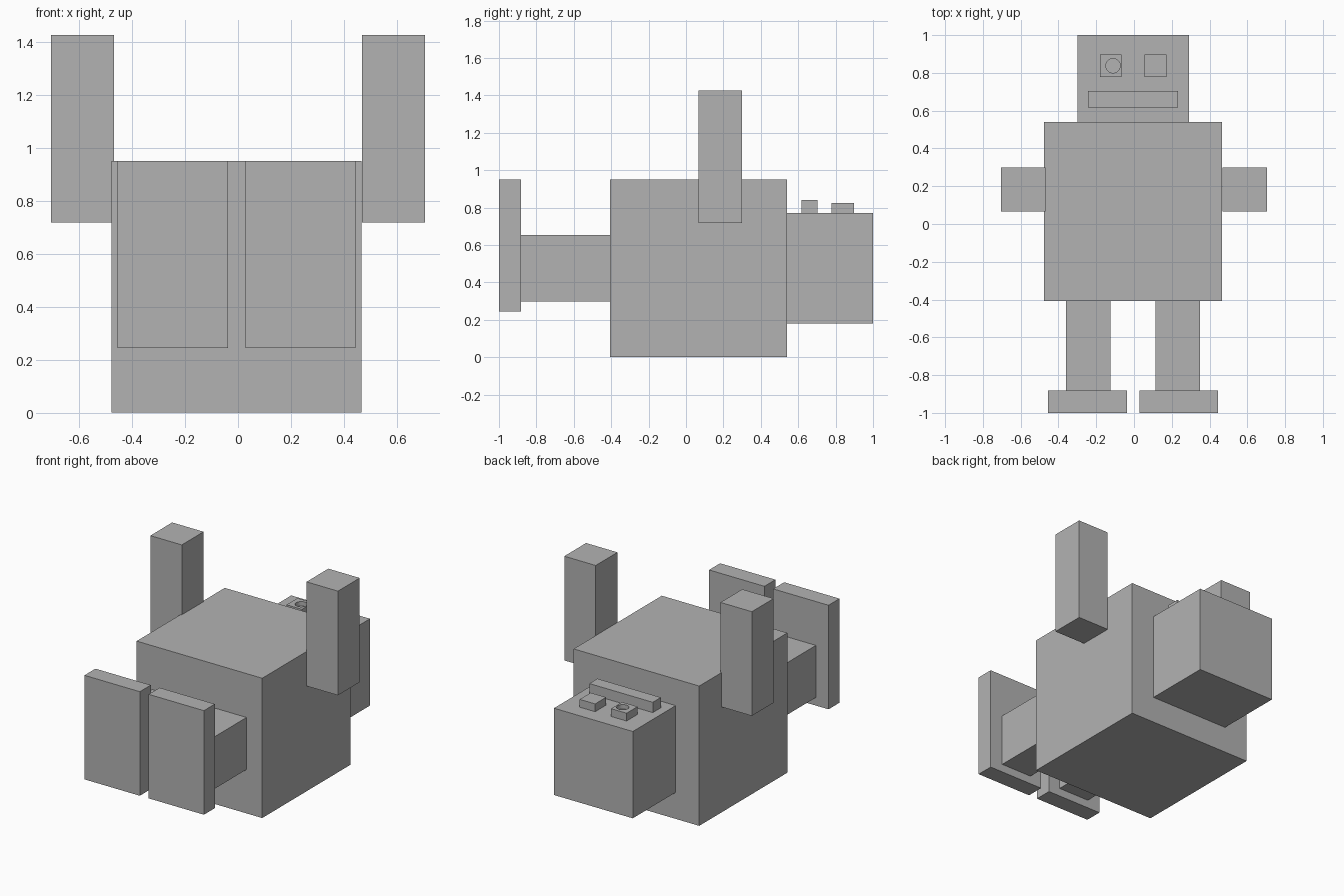
import bpy
from mathutils import Vector

cube = bpy.data.objects.get("Cube")
if cube:
    bpy.data.objects.remove(cube, do_unlink=True)

grey = bpy.data.materials.new("plain_grey")
grey.use_nodes = True
colour = (0.45, 0.45, 0.45, 1)
grey.diffuse_color = colour
grey.node_tree.nodes["Principled BSDF"].inputs["Base Color"].default_value = colour

MID = -0.005  # symmetry plane of the figure


def box(name, low, high):
    """Box between two opposite corners."""
    low, high = Vector(low), Vector(high)
    bpy.ops.mesh.primitive_cube_add(size=1, location=(low + high) / 2)
    obj = bpy.context.object
    obj.name = name
    obj.scale = high - low
    bpy.ops.object.transform_apply(location=False, rotation=False, scale=True)
    obj.data.materials.append(grey)
    return obj


def pair(name, inner, outer, y, z, mid=MID):
    """Matching left (+x) and right (-x) boxes; returns the right one."""
    box("left_" + name, (mid + inner, y[0], z[0]), (mid + outer, y[1], z[1]))
    return box("right_" + name, (mid - outer, y[0], z[0]), (mid - inner, y[1], z[1]))


# Torso and head
box("body", (-0.477, -0.407, 0), (0.467, 0.539, 0.95))
box("head", (-0.30, 0.539, 0.18), (0.292, 1, 0.77))

# Limbs
pair("arm", 0.469, 0.705, (0.066, 0.30), (0.717, 1.425), mid=0)
pair("leg", 0.12, 0.354, (-0.882, -0.407), (0.298, 0.652))
pair("foot", 0.033, 0.449, (-1, -0.882), (0.243, 0.95))

# Face on the upper side of the head
box("mouth", (-0.243, 0.617, 0.77), (0.234, 0.704, 0.84))
right_eye = pair("eye", 0.06, 0.176, (0.779, 0.897), (0.77, 0.823))

# Round pupil hole sunk into the right eye
bpy.ops.mesh.primitive_cylinder_add(vertices=32, radius=0.038, depth=0.08,
                                    location=(-0.111, 0.838, 0.833))
cutter = bpy.context.object
cutter.name = "pupil_cutter"
cutter.data.materials.append(grey)
cutter.hide_render = True
cutter.display_type = 'WIRE'
hole = right_eye.modifiers.new("pupil_hole", 'BOOLEAN')
hole.operation = 'DIFFERENCE'
hole.solver = 'EXACT'
hole.object = cutter

# Bake the hole, then drop the cutter
bpy.context.view_layer.objects.active = right_eye
bpy.ops.object.modifier_apply(modifier=hole.name)
bpy.data.objects.remove(cutter, do_unlink=True)
